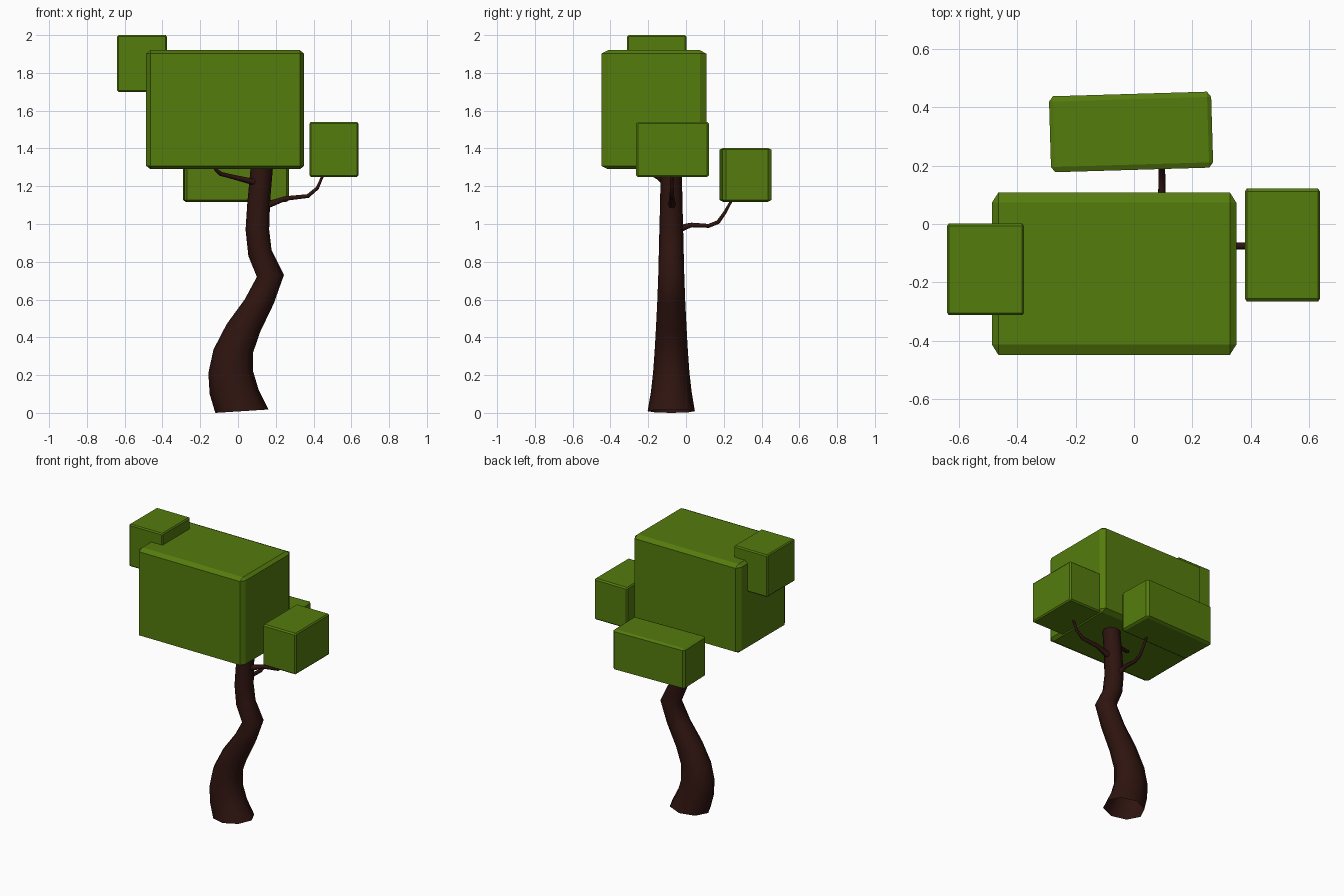
import bpy, bmesh, math
from mathutils import Vector

if "Cube" in bpy.data.objects:
    bpy.data.objects.remove(bpy.data.objects["Cube"])


def material(name, color):
    m = bpy.data.materials.new(name)
    m.diffuse_color = (*color, 1)
    m.use_nodes = True
    m.node_tree.nodes["Principled BSDF"].inputs["Base Color"].default_value = m.diffuse_color
    return m


LEAF = material("leaf_green", (0.09, 0.20, 0.004))
BARK = material("bark_brown", (0.028, 0.007, 0.005))


def add_object(name, bm, mat):
    mesh = bpy.data.meshes.new(name)
    bm.to_mesh(mesh)
    bm.free()
    mesh.materials.append(mat)
    ob = bpy.data.objects.new(name, mesh)
    bpy.context.collection.objects.link(ob)
    return ob


def leaf_block(name, center, size, cut, turn=0):
    """Box with chamfered edges; cut is the chamfer width per axis."""
    bm = bmesh.new()
    for sx in (-1, 1):
        for sy in (-1, 1):
            for sz in (-1, 1):
                s = (sx, sy, sz)
                for face_axis in range(3):
                    bm.verts.new([s[i] * (size[i] / 2 - (0 if i == face_axis else cut[i]))
                                  for i in range(3)])
    bmesh.ops.convex_hull(bm, input=bm.verts)
    bmesh.ops.dissolve_limit(bm, angle_limit=0.01, verts=bm.verts, edges=bm.edges)
    bmesh.ops.recalc_face_normals(bm, faces=bm.faces)
    ob = add_object(name, bm, LEAF)
    ob.location = center
    ob.rotation_euler.z = math.radians(turn)


# Foliage blocks
leaf_block("main_foliage", (-0.068, -0.17, 1.605), (0.836, 0.556, 0.63), (0.022, 0.035, 0.018))
leaf_block("left_foliage", (-0.508, -0.155, 1.85), (0.264, 0.314, 0.30), (0.007, 0.008, 0.008))
leaf_block("right_foliage", (0.508, -0.072, 1.395), (0.258, 0.386, 0.292), (0.007, 0.01, 0.009))
leaf_block("back_foliage", (-0.01, 0.315, 1.26), (0.555, 0.26, 0.285), (0.014, 0.018, 0.009), 1.7)

# Trunk: (left x, left z, right x, right z, half depth) for each ring
RINGS = [
    (-0.12, 0.0, 0.162, 0.018, 0.125), (-0.15, 0.10, 0.11, 0.12, 0.108),
    (-0.157, 0.21, 0.08, 0.22, 0.096), (-0.13, 0.335, 0.08, 0.32, 0.088),
    (-0.06, 0.47, 0.118, 0.43, 0.081), (0.035, 0.60, 0.19, 0.58, 0.074),
    (0.10, 0.72, 0.243, 0.73, 0.069), (0.055, 0.83, 0.178, 0.86, 0.066),
    (0.04, 0.97, 0.165, 0.97, 0.063), (0.05, 1.12, 0.17, 1.12, 0.059),
    (0.067, 1.30, 0.185, 1.30, 0.056),
]
SIDES = 8
bm = bmesh.new()
loops = []
for lx, lz, rx, rz, depth in RINGS:
    left, right = Vector((lx, -0.078, lz)), Vector((rx, -0.078, rz))
    mid, half = (left + right) / 2, (right - left) / 2
    angles = [2 * math.pi * i / SIDES for i in range(SIDES)]
    loops.append([bm.verts.new(mid + half * math.cos(a) + Vector((0, depth * math.sin(a), 0)))
                  for a in angles])
for low, high in zip(loops, loops[1:]):
    for i in range(SIDES):
        j = (i + 1) % SIDES
        bm.faces.new((low[i], low[j], high[j], high[i])).smooth = True
bm.faces.new(loops[-1])
add_object("trunk", bm, BARK)


def branch(name, points):
    """Tapered branch along points (x, y, z, radius)."""
    cu = bpy.data.curves.new(name, "CURVE")
    cu.dimensions = "3D"
    cu.bevel_depth = 1
    cu.bevel_resolution = 1
    cu.use_fill_caps = True
    sp = cu.splines.new("POLY")
    sp.points.add(len(points) - 1)
    for p, (x, y, z, r) in zip(sp.points, points):
        p.co = (x, y, z, 1)
        p.radius = r
    cu.materials.append(BARK)
    bpy.context.collection.objects.link(bpy.data.objects.new(name, cu))


# Branches
branch("right_branch", [(0.12, -0.075, 1.09, 0.024), (0.175, -0.075, 1.108, 0.02),
                        (0.25, -0.075, 1.135, 0.014), (0.37, -0.075, 1.148, 0.012),
                        (0.42, -0.075, 1.19, 0.01), (0.455, -0.075, 1.27, 0.007)])
branch("back_branch", [(0.097, -0.05, 0.965, 0.023), (0.095, -0.005, 0.985, 0.018),
                       (0.095, 0.03, 0.995, 0.014), (0.095, 0.12, 0.99, 0.012),
                       (0.095, 0.17, 1.01, 0.012), (0.095, 0.205, 1.06, 0.01),
                       (0.095, 0.25, 1.14, 0.007)])
branch("left_branch", [(0.10, -0.10, 1.22, 0.022), (0.06, -0.12, 1.228, 0.017),
                       (-0.03, -0.15, 1.25, 0.013), (-0.09, -0.18, 1.265, 0.012),
                       (-0.115, -0.2, 1.285, 0.01), (-0.14, -0.21, 1.35, 0.007)])
